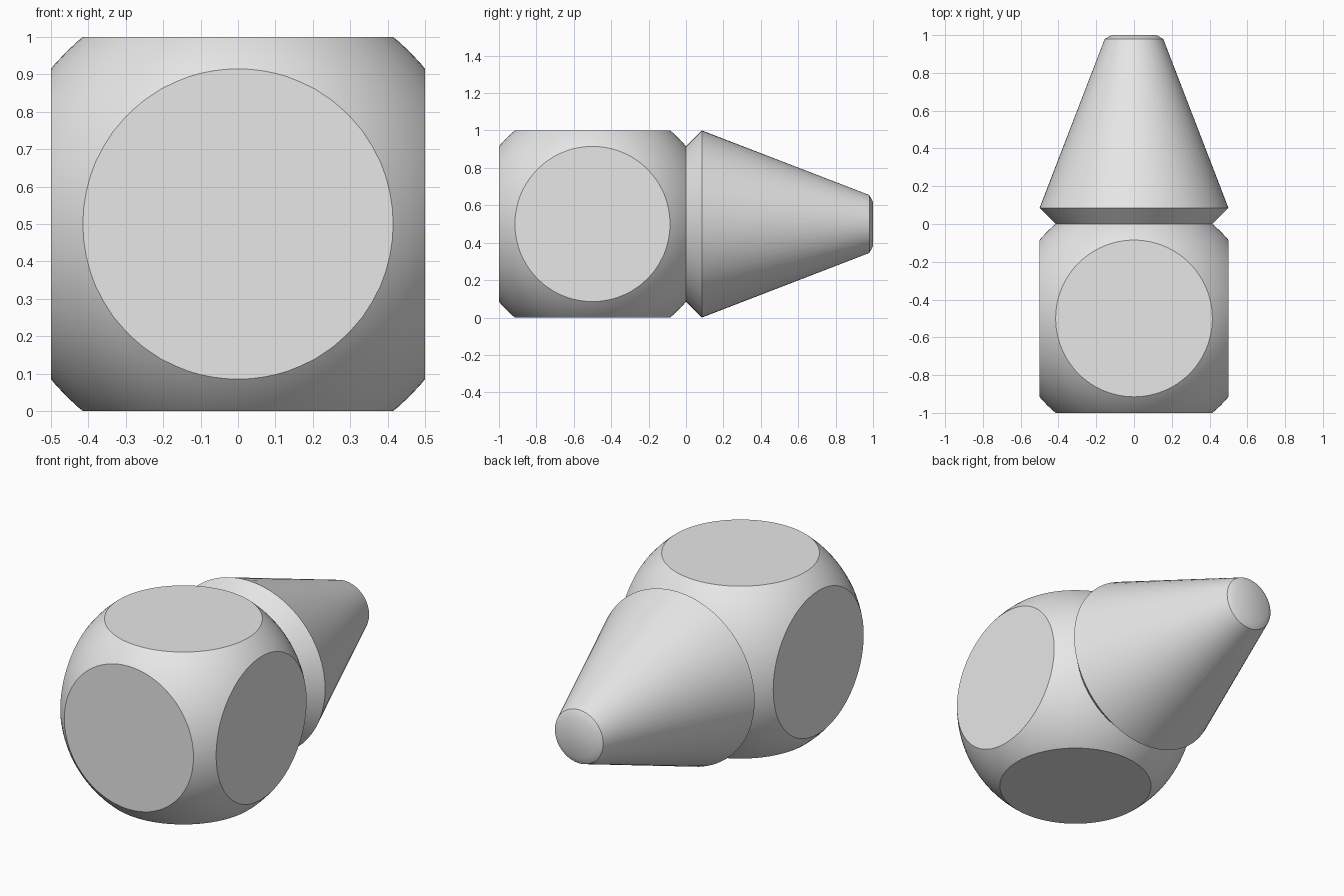
import bpy, bmesh, math
from mathutils import Vector

cube = bpy.data.objects.get("Cube")
if cube:
    bpy.data.objects.remove(cube, do_unlink=True)

# Single plain grey
grey = bpy.data.materials.new("light grey")
grey.use_nodes = True
colour = (0.8, 0.8, 0.8, 1)
grey.diffuse_color = colour
grey.node_tree.nodes["Principled BSDF"].inputs["Base Color"].default_value = colour


def finish(bm, name):
    bmesh.ops.recalc_face_normals(bm, faces=bm.faces)
    mesh = bpy.data.meshes.new(name)
    bm.to_mesh(mesh)
    bm.free()
    mesh.materials.append(grey)
    obj = bpy.data.objects.new(name, mesh)
    bpy.context.collection.objects.link(obj)
    bpy.ops.object.select_all(action='DESELECT')
    obj.select_set(True)
    bpy.context.view_layer.objects.active = obj
    bpy.ops.object.shade_smooth_by_angle(angle=math.radians(30))
    return obj


# Rounded block: a sphere trimmed flat on its six sides
HALF = 0.5
bm = bmesh.new()
bmesh.ops.create_uvsphere(bm, u_segments=96, v_segments=48, radius=0.65)
for axis in range(3):
    for side in (-1, 1):
        normal = Vector((0, 0, 0))
        normal[axis] = side
        cut = bmesh.ops.bisect_plane(
            bm, geom=bm.verts[:] + bm.edges[:] + bm.faces[:], dist=1e-5,
            plane_co=normal * HALF, plane_no=normal, clear_outer=True)
        rim = [e for e in cut["geom_cut"] if isinstance(e, bmesh.types.BMEdge)]
        bmesh.ops.edgeloop_fill(bm, edges=rim)
block = finish(bm, "rounded_block")
block.location = (0, -0.5, 0.5)

# Tapered nose: rings of (distance along y, radius) joined and capped
PROFILE = [(0, 0.415), (0.085, 0.5), (0.98, 0.155), (1.0, 0.118)]
SIDES = 64
bm = bmesh.new()
rings = []
for y, r in PROFILE:
    angles = [2 * math.pi * i / SIDES for i in range(SIDES)]
    rings.append([bm.verts.new((r * math.cos(a), y, r * math.sin(a))) for a in angles])
for low, high in zip(rings, rings[1:]):
    for i in range(SIDES):
        j = (i + 1) % SIDES
        bm.faces.new((low[i], low[j], high[j], high[i]))
bm.faces.new(rings[0])
bm.faces.new(rings[-1])
nose = finish(bm, "tapered_nose")
nose.location = (0, 0, 0.5)
